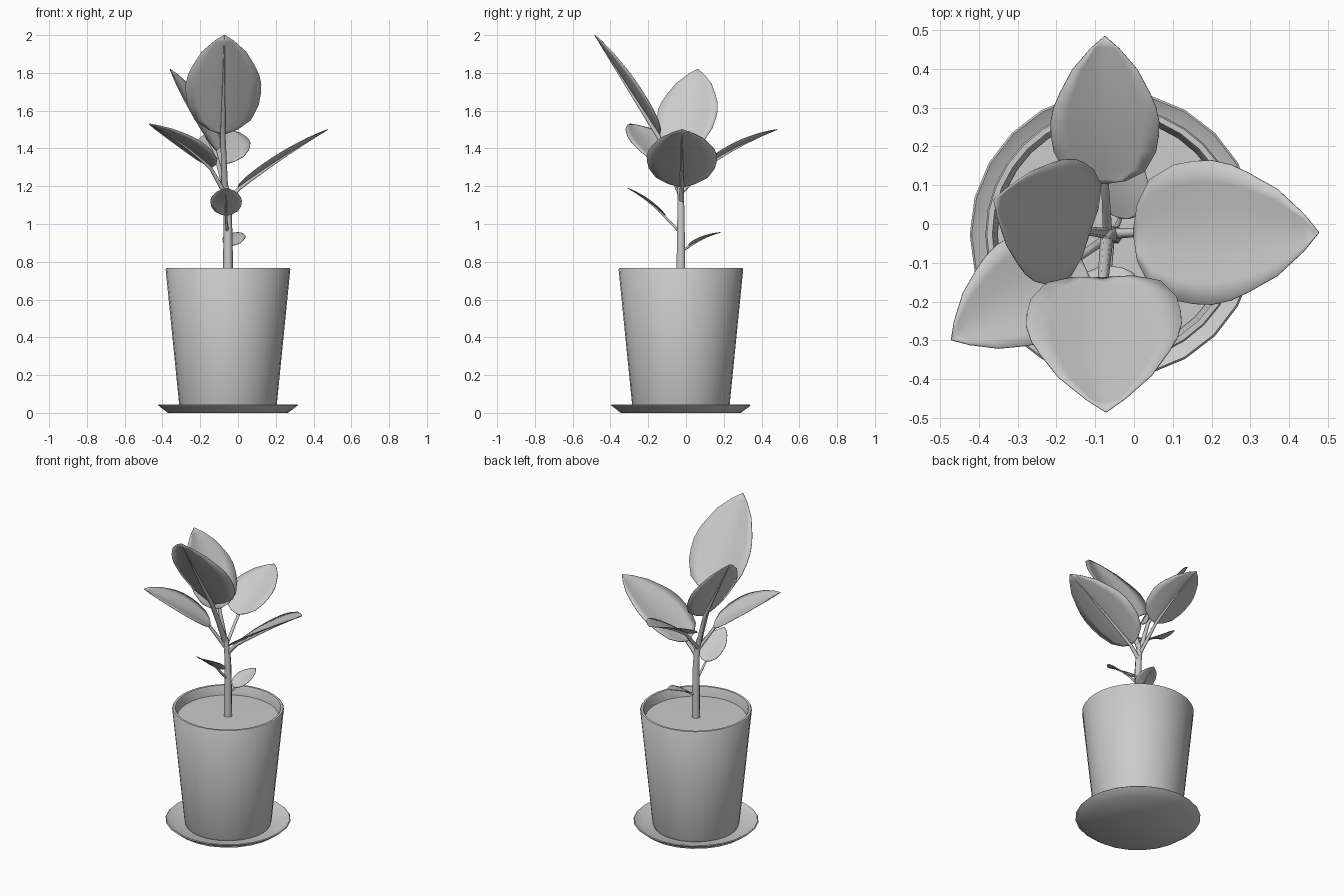
import bpy, bmesh, math
from mathutils import Vector

if "Cube" in bpy.data.objects:
    bpy.data.objects.remove(bpy.data.objects["Cube"])

CX, CY = -0.053, -0.027   # axis of the pot


def finish(ob, angle=40):
    bpy.ops.object.select_all(action='DESELECT')
    ob.select_set(True)
    bpy.context.view_layer.objects.active = ob
    bpy.ops.object.shade_smooth_by_angle(angle=math.radians(angle))


def mesh_object(name, bm):
    me = bpy.data.meshes.new(name)
    bm.to_mesh(me)
    bm.free()
    ob = bpy.data.objects.new(name, me)
    bpy.context.collection.objects.link(ob)
    return ob


def lathe(name, profile, sides=24):
    """Revolve an (r, z) profile that starts and ends on the axis."""
    bm = bmesh.new()
    vs = [bm.verts.new((r, 0, z)) for r, z in profile]
    edges = [bm.edges.new(p) for p in zip(vs, vs[1:])]
    bmesh.ops.spin(bm, geom=vs + edges, cent=(0, 0, 0), axis=(0, 0, 1),
                   angle=math.tau, steps=sides)
    bmesh.ops.remove_doubles(bm, verts=bm.verts, dist=1e-4)
    bmesh.ops.recalc_face_normals(bm, faces=bm.faces)
    ob = mesh_object(name, bm)
    ob.location = (CX, CY, 0)
    finish(ob)


def tube(name, points, radii):
    """Tapered round tube through the points."""
    cu = bpy.data.curves.new(name, 'CURVE')
    cu.dimensions = '3D'
    cu.bevel_depth = 1.0
    cu.bevel_resolution = 1
    cu.use_fill_caps = True
    sp = cu.splines.new('POLY')
    sp.points.add(len(points) - 1)
    for p, co, r in zip(sp.points, points, radii):
        p.co = (*co, 1)
        p.radius = r
    ob = bpy.data.objects.new(name, cu)
    bpy.context.collection.objects.link(ob)


# Half-width of a leaf along its length, as (position, share of full width)
OUTLINE = [(0, 0.06), (0.03, 0.39), (0.11, 0.74), (0.25, 0.94), (0.36, 0.99),
           (0.46, 1), (0.56, 0.94), (0.65, 0.83), (0.8, 0.6), (0.93, 0.26), (1, 0.01)]
ACROSS = [-1, -0.7, -0.35, 0, 0.35, 0.7, 1]


def leaf(name, root, base, tip, half, cup, arch, thick):
    """Cupped blade from base to tip, with a stalk that runs on as the midrib."""
    root, base, tip = Vector(root), Vector(base), Vector(tip)
    along = tip - base
    side = Vector((-along.y, along.x, 0)).normalized()
    up = along.cross(side).normalized()
    if up.z < 0:
        up.negate()
    spine = [base + along * t + up * arch * 4 * t * (1 - t) for t, _ in OUTLINE]
    bm = bmesh.new()
    rows = []
    for p, (t, w) in zip(spine, OUTLINE):
        rows.append([bm.verts.new(p + side * half * w * s + up * cup * w * abs(s) ** 1.3)
                     for s in ACROSS])
    for a, b in zip(rows, rows[1:]):
        for i in range(len(ACROSS) - 1):
            bm.faces.new((a[i], a[i + 1], b[i + 1], b[i]))
    bmesh.ops.recalc_face_normals(bm, faces=bm.faces)
    ob = mesh_object(name, bm)
    sol = ob.modifiers.new("thickness", 'SOLIDIFY')
    sol.thickness = 0.004
    sol.offset = 0
    finish(ob, 60)
    # stalk and midrib, tucked under the blade
    pts, radii = [root, root.lerp(base, 0.55) - up * 0.004], [thick, thick * 0.9]
    for p, (t, _) in zip(spine[::2], OUTLINE[::2]):
        r = thick * (0.8 - 0.72 * t)
        pts.append(p - up * r * 0.8)
        radii.append(r)
    tube(name + "_stalk", pts, radii)


# Saucer, pot and soil
lathe("saucer", [(0, 0), (0.318, 0), (0.37, 0.04), (0.365, 0.045), (0.31, 0.014), (0, 0.012)])
lathe("pot", [(0, 0.013), (0.25, 0.013), (0.257, 0.03), (0.33, 0.76), (0.326, 0.766),
              (0.312, 0.766), (0.307, 0.755), (0.297, 0.68), (0, 0.68)], 32)
lathe("soil", [(0, 0.685), (0.296, 0.685), (0.299, 0.708), (0, 0.714)], 32)

# Main stem
tube("stem", [(CX, CY, 0.69), (CX, CY, 0.88), (-0.054, CY, 1.04), (-0.058, CY, 1.12),
              (-0.066, -0.03, 1.2), (-0.072, -0.04, 1.24)],
     [0.027, 0.025, 0.022, 0.02, 0.016, 0.01])

# Leaves: root on stem, blade base, blade tip, half width, cup, arch, stalk radius
leaf("front_tall_leaf", (-0.07, -0.035, 1.2), (-0.08, -0.14, 1.475), (-0.072, -0.483, 2.0),
     0.2, 0.045, 0.0, 0.017)
leaf("back_leaf", (-0.068, -0.02, 1.17), (-0.075, 0.105, 1.315), (-0.075, 0.483, 1.5),
     0.14, 0.025, 0.012, 0.012)
leaf("right_leaf", (-0.055, -0.025, 1.12), (0.0, -0.022, 1.195), (0.475, -0.022, 1.5),
     0.186, 0.025, 0.008, 0.014)
leaf("left_leaf", (-0.06, -0.025, 1.14), (-0.115, -0.02, 1.39), (-0.36, 0.062, 1.82),
     0.166, 0.03, 0.0, 0.014)
leaf("front_left_leaf", (-0.058, -0.027, 1.14), (-0.14, -0.085, 1.3), (-0.47, -0.298, 1.53),
     0.142, 0.022, 0.015, 0.012)
leaf("low_front_leaf", (-0.058, -0.04, 0.965), (-0.063, -0.11, 1.045), (-0.063, -0.31, 1.19),
     0.083, 0.008, 0.01, 0.008)
leaf("low_back_leaf", (-0.05, -0.02, 0.86), (-0.035, 0.015, 0.885), (0.0, 0.183, 0.955),
     0.06, 0.006, 0.008, 0.007)
